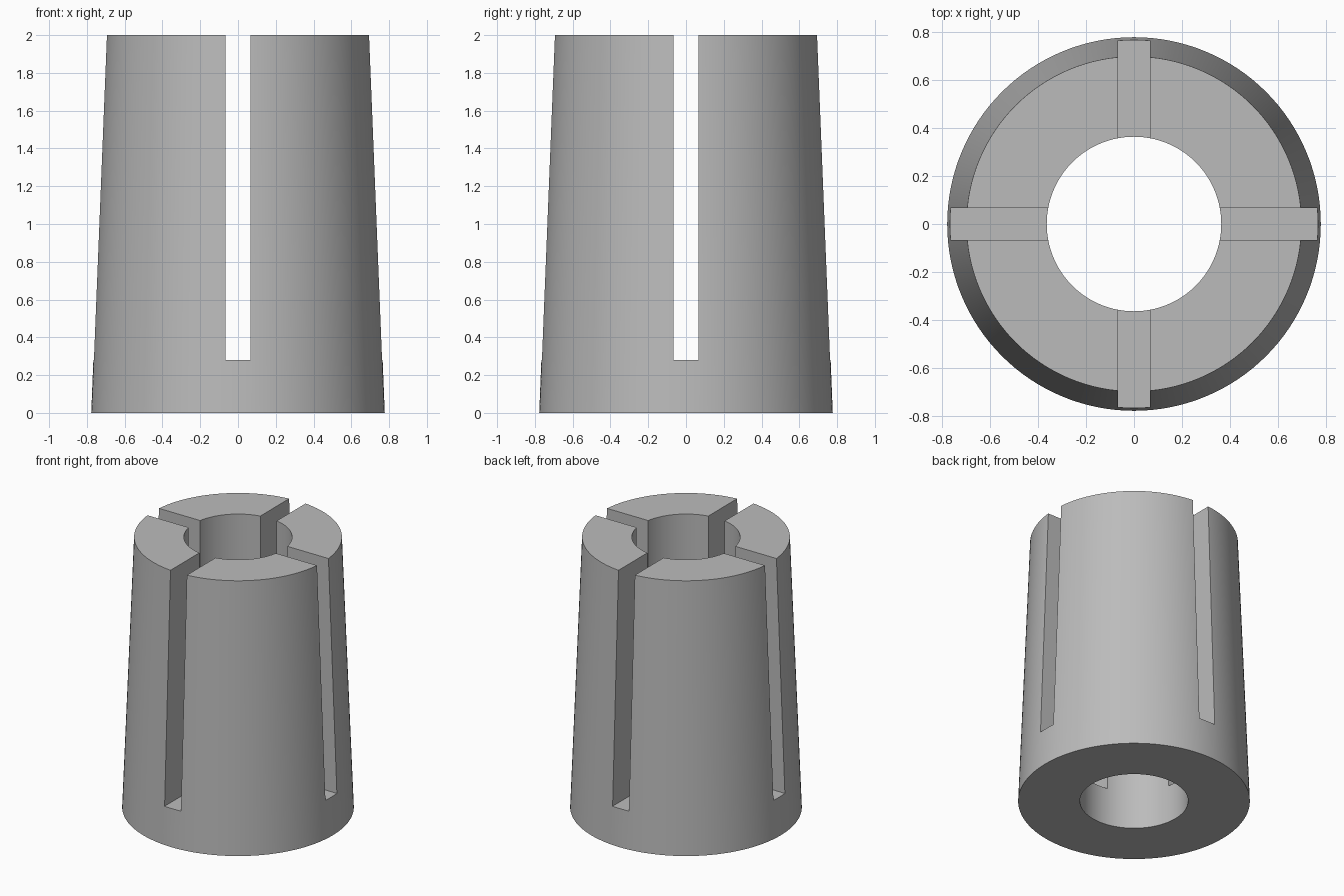
import bpy
import bmesh
from math import radians, tau
from mathutils import Matrix, Vector

BASE_R, TOP_R, BORE_R = 0.777, 0.697, 0.363
HEIGHT, SLOT_FLOOR, SLOT_WIDTH = 2.0, 0.28, 0.134
SIDES = 128

cube = bpy.data.objects.get("Cube")
if cube:
    bpy.data.objects.remove(cube, do_unlink=True)

grey = bpy.data.materials.new("plain grey")
grey.use_nodes = True
colour = (0.5, 0.5, 0.5, 1)
grey.diffuse_color = colour
grey.node_tree.nodes["Principled BSDF"].inputs["Base Color"].default_value = colour


def make_object(name, bm):
    bmesh.ops.recalc_face_normals(bm, faces=bm.faces)
    mesh = bpy.data.meshes.new(name)
    bm.to_mesh(mesh)
    bm.free()
    mesh.materials.append(grey)
    obj = bpy.data.objects.new(name, mesh)
    bpy.context.collection.objects.link(obj)
    return obj


# Tapered sleeve: wall section revolved around the upright axis
bm = bmesh.new()
section = [(BORE_R, 0), (BASE_R, 0), (TOP_R, HEIGHT), (BORE_R, HEIGHT)]
verts = [bm.verts.new((r, 0, z)) for r, z in section]
edges = [bm.edges.new((verts[i], verts[(i + 1) % 4])) for i in range(4)]
bmesh.ops.spin(bm, geom=verts + edges, cent=(0, 0, 0), axis=(0, 0, 1),
               angle=tau, steps=SIDES, use_merge=True)
bmesh.ops.remove_doubles(bm, verts=bm.verts, dist=1e-5)
sleeve = make_object("slotted_sleeve", bm)

# Two crossing slots, cut down from the top
cutters = []
for name, size in (("slot_cutter_x", (2, SLOT_WIDTH)), ("slot_cutter_y", (SLOT_WIDTH, 2))):
    bm = bmesh.new()
    centre = Matrix.Translation((0, 0, SLOT_FLOOR + HEIGHT / 2))
    scale = Matrix.Diagonal(Vector((*size, HEIGHT, 1)))
    bmesh.ops.create_cube(bm, size=1, matrix=centre @ scale)
    cutter = make_object(name, bm)
    cutter.hide_render = True
    cutters.append(cutter)
    cut = sleeve.modifiers.new(name, "BOOLEAN")
    cut.operation = "DIFFERENCE"
    cut.solver = "EXACT"
    cut.object = cutter

# Apply the cuts and smooth the round walls, keeping the rims sharp
bpy.ops.object.select_all(action="DESELECT")
sleeve.select_set(True)
bpy.context.view_layer.objects.active = sleeve
for modifier in list(sleeve.modifiers):
    bpy.ops.object.modifier_apply(modifier=modifier.name)
for cutter in cutters:
    bpy.data.objects.remove(cutter, do_unlink=True)
bpy.ops.object.shade_smooth_by_angle(angle=radians(30))
